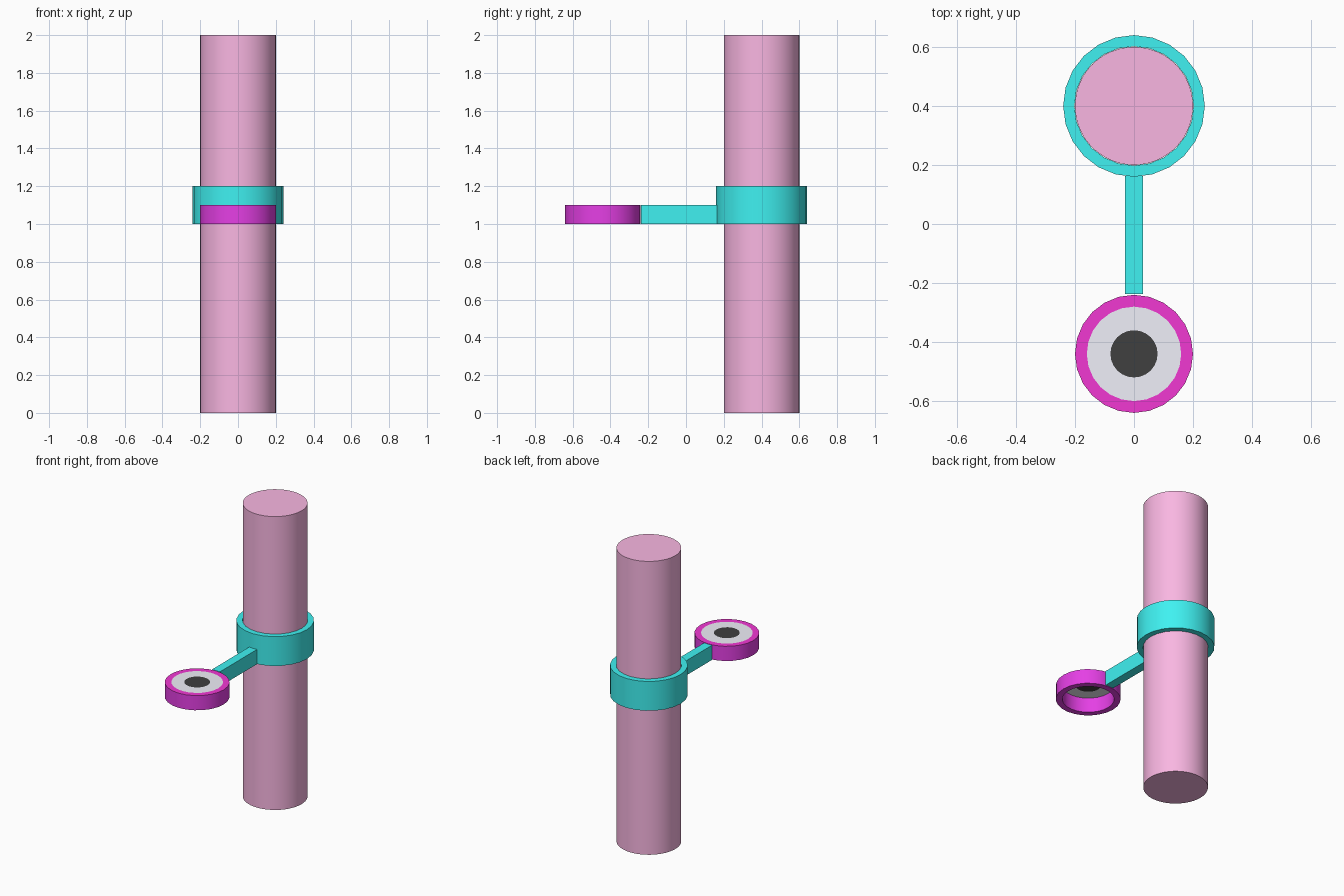
import bpy, bmesh, math

if "Cube" in bpy.data.objects:
    bpy.data.objects.remove(bpy.data.objects["Cube"])


def material(name, rgb):
    m = bpy.data.materials.new(name)
    m.diffuse_color = (*rgb, 1)
    m.use_nodes = True
    m.node_tree.nodes["Principled BSDF"].inputs["Base Color"].default_value = m.diffuse_color
    return m


PINK = material("pink", (0.95, 0.47, 0.76))
CYAN = material("cyan", (0.05, 0.88, 0.88))
PURPLE = material("purple", (0.78, 0.05, 0.78))
MAGENTA = material("magenta", (0.88, 0.04, 0.65))
PALE = material("pale_grey", (0.87, 0.87, 0.95))
BLACK = material("black", (0.05, 0.05, 0.05))


def finish(name, bm, mats, loc):
    mesh = bpy.data.meshes.new(name)
    bm.normal_update()
    bm.to_mesh(mesh)
    bm.free()
    for m in mats:
        mesh.materials.append(m)
    ob = bpy.data.objects.new(name, mesh)
    bpy.context.collection.objects.link(ob)
    ob.location = loc
    bpy.ops.object.select_all(action='DESELECT')
    ob.select_set(True)
    bpy.context.view_layer.objects.active = ob
    bpy.ops.object.shade_smooth_by_angle(angle=math.radians(35))
    return ob


def lathe(name, profile, n, mats, loc, closed=True):
    """Sweep an (r, z) profile around z."""
    bm = bmesh.new()
    rings = []
    for r, z in profile:
        rings.append([bm.verts.new((r * math.cos(2 * math.pi * i / n),
                                    r * math.sin(2 * math.pi * i / n), z))
                      for i in range(n)])
    pairs = list(zip(rings, rings[1:] + rings[:1]))
    for a, b in pairs if closed else pairs[:-1]:
        for i in range(n):
            j = (i + 1) % n
            bm.faces.new((a[i], a[j], b[j], b[i]))
    bm.normal_update()
    # upward faces take the second material when there is one
    if len(mats) > 1:
        for f in bm.faces:
            f.material_index = int(f.normal.z > 0.9)
    return finish(name, bm, mats, loc)


def tube(name, outer, inner, height, n, mats, loc):
    profile = [(outer, 0), (outer, height), (inner, height), (inner, 0)]
    return lathe(name, profile, n, mats, loc)


# Pole
bm = bmesh.new()
bmesh.ops.create_cone(bm, cap_ends=True, segments=48, radius1=0.2,
                      radius2=0.2, depth=2)
finish("pole", bm, [PINK], (0, 0.4, 1))

# Collar round the pole
tube("collar", 0.24, 0.202, 0.2, 24, [CYAN], (0, 0.4, 1))

# Arm from collar to ring
bm = bmesh.new()
bmesh.ops.create_cube(bm, size=1)
bmesh.ops.scale(bm, vec=(0.06, 0.4, 0.1), verts=bm.verts)
finish("arm", bm, [CYAN], (0, -0.037, 1.05))

# Eye: ring with a brighter top rim, thin pale annulus, black centre, open below
eye = (0, -0.44, 1)
tube("eye_ring", 0.2, 0.16, 0.1, 24, [PURPLE, MAGENTA], eye)
lathe("eye_plate", [(0.16, 0.1), (0.08, 0.1)], 24, [PALE], eye, closed=False)
bm = bmesh.new()
bmesh.ops.create_circle(bm, cap_ends=True, segments=24, radius=0.08)
finish("eye_centre", bm, [BLACK], (0, -0.44, 1.1))
